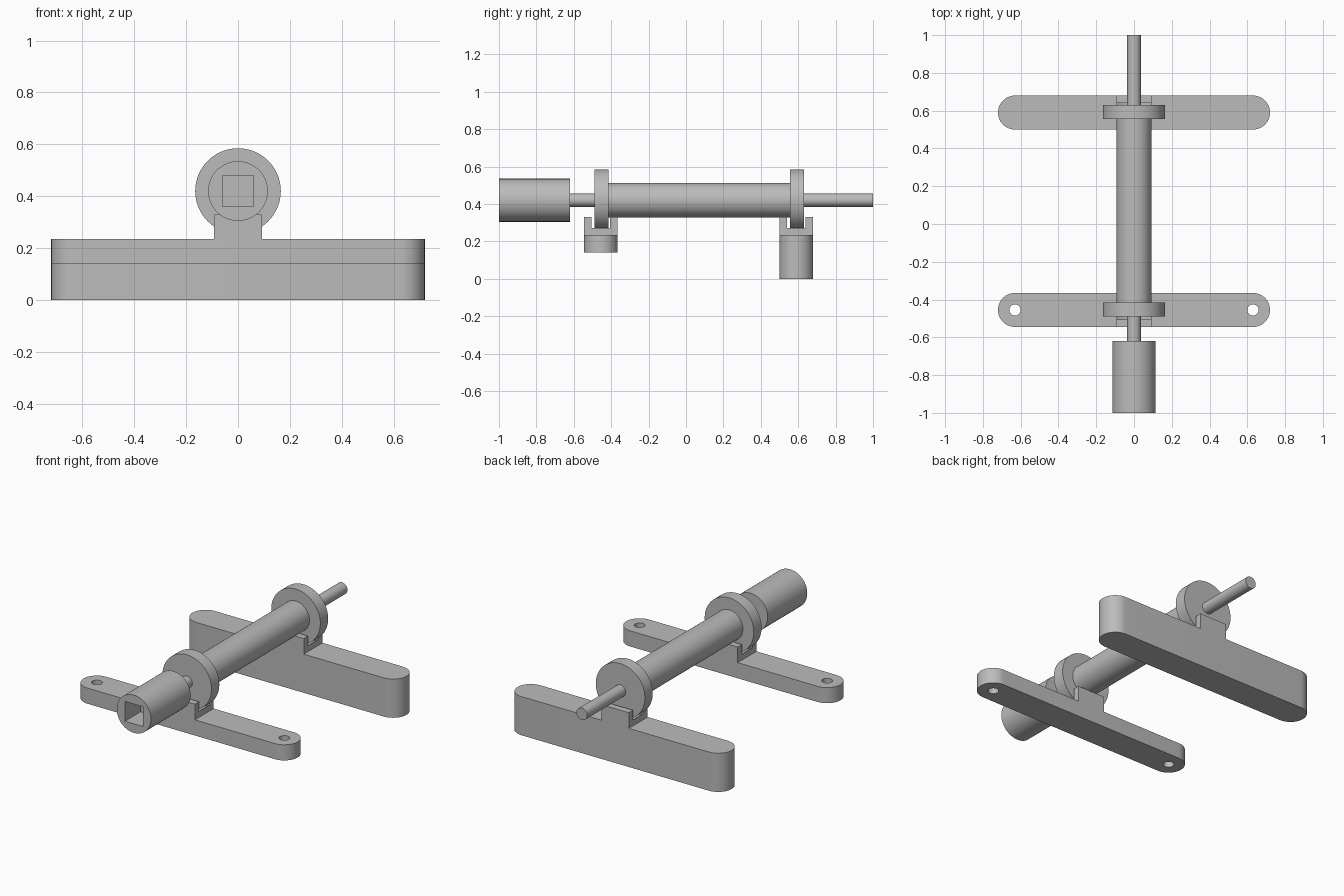
import bpy, bmesh
from math import pi, cos, sin, radians
from mathutils import Matrix

cube = bpy.data.objects.get("Cube")
if cube:
    bpy.data.objects.remove(cube, do_unlink=True)

AXIS_Z = 0.42
grey = bpy.data.materials.new("light grey")
grey.use_nodes = True
grey.diffuse_color = (0.5, 0.5, 0.5, 1)
grey.node_tree.nodes["Principled BSDF"].inputs["Base Color"].default_value = (0.5, 0.5, 0.5, 1)


def make(name, bm):
    bmesh.ops.recalc_face_normals(bm, faces=bm.faces)
    mesh = bpy.data.meshes.new(name)
    bm.to_mesh(mesh)
    bm.free()
    mesh.materials.append(grey)
    obj = bpy.data.objects.new(name, mesh)
    bpy.context.collection.objects.link(obj)
    return obj


def box(name, x, y0, y1, z0, z1):
    """Box centred on x = 0 with half width x."""
    bm = bmesh.new()
    bmesh.ops.create_cube(bm, size=1)
    bmesh.ops.scale(bm, vec=(2 * x, y1 - y0, z1 - z0), verts=bm.verts)
    bmesh.ops.translate(bm, vec=(0, (y0 + y1) / 2, (z0 + z1) / 2), verts=bm.verts)
    return make(name, bm)


def rod(name, radius, y0, y1):
    """Cylinder along the main axis."""
    bm = bmesh.new()
    bmesh.ops.create_cone(bm, cap_ends=True, segments=64, radius1=radius,
                          radius2=radius, depth=y1 - y0,
                          matrix=Matrix.Translation((0, (y0 + y1) / 2, AXIS_Z))
                          @ Matrix.Rotation(pi / 2, 4, 'X'))
    return make(name, bm)


def pin(name, radius, x, y, z0, z1):
    bm = bmesh.new()
    bmesh.ops.create_cone(bm, cap_ends=True, segments=32, radius1=radius,
                          radius2=radius, depth=z1 - z0,
                          matrix=Matrix.Translation((x, y, (z0 + z1) / 2)))
    return make(name, bm)


def bar(name, y, z0, z1, half=0.72, r=0.09, steps=24):
    """Flat bar with fully rounded ends."""
    bm = bmesh.new()
    ring = []
    for side, start in ((1, -pi / 2), (-1, pi / 2)):
        for i in range(steps + 1):
            a = start + pi * i / steps
            ring.append(bm.verts.new((side * (half - r) + r * cos(a), y + r * sin(a), z0)))
    face = bm.faces.new(ring)
    top = bmesh.ops.extrude_face_region(bm, geom=[face])["geom"]
    bmesh.ops.translate(bm, vec=(0, 0, z1 - z0),
                        verts=[v for v in top if isinstance(v, bmesh.types.BMVert)])
    return make(name, bm)


def cut(obj, cutter):
    mod = obj.modifiers.new("cut", 'BOOLEAN')
    mod.operation = 'DIFFERENCE'
    mod.solver = 'EXACT'
    mod.object = cutter
    bpy.context.view_layer.objects.active = obj
    bpy.ops.object.modifier_apply(modifier=mod.name)
    bpy.data.objects.remove(cutter, do_unlink=True)


parts = []

# Support bars, each with a saddle grooved for its collar
for label, y, bottom in (("front", -0.455, 0.14), ("back", 0.59, 0.0)):
    base = bar(label + "_bar", y, bottom, 0.235)
    saddle = box(label + "_saddle", 0.092, y - 0.09, y + 0.09, 0.22, 0.33)
    cut(saddle, rod("groove_cutter", 0.175, y - 0.05, y + 0.05))
    parts += [base, saddle]
    # Mounting holes through the front bar only
    if label == "front":
        for x in (-0.63, 0.63):
            cut(base, pin("hole_cutter", 0.03, x, y, bottom - 0.1, 0.4))

# Roller, collars and shaft
parts.append(rod("roller", 0.092, -0.43, 0.57))
parts.append(rod("front_collar", 0.165, -0.49, -0.415))
parts.append(rod("back_collar", 0.165, 0.555, 0.63))
parts.append(rod("shaft_front", 0.036, -0.63, -0.48))
parts.append(rod("shaft_back", 0.036, 0.62, 1.0))

# Drive socket with a square recess
socket = rod("drive_socket", 0.115, -1.0, -0.62)
cut(socket, box("square_cutter", 0.06, -1.1, -0.85, AXIS_Z - 0.06, AXIS_Z + 0.06))
parts.append(socket)

bpy.ops.object.select_all(action='DESELECT')
for obj in parts:
    obj.select_set(True)
bpy.context.view_layer.objects.active = parts[0]
bpy.ops.object.shade_smooth_by_angle(angle=radians(30))
